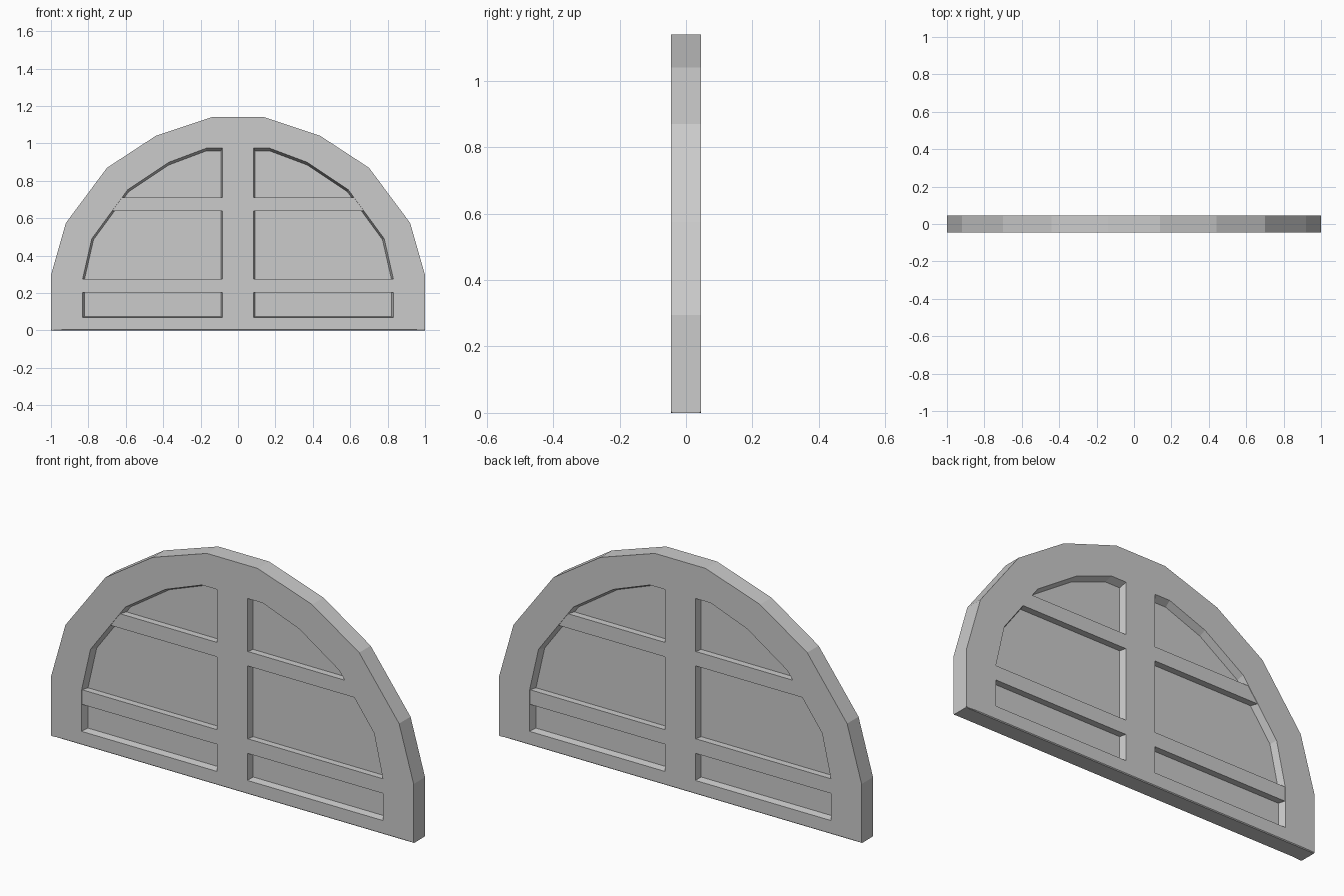
import bpy, bmesh
from mathutils import Vector

if "Cube" in bpy.data.objects:
    bpy.data.objects.remove(bpy.data.objects["Cube"], do_unlink=True)

HALF = 0.045      # half thickness of the frame
PANE = 0.01       # half thickness of the recessed panel
BAR = 0.043       # half thickness of the cross bars

grey = bpy.data.materials.new("plain grey")
grey.use_nodes = True
grey.diffuse_color = (0.6, 0.6, 0.6, 1)
grey.node_tree.nodes["Principled BSDF"].inputs["Base Color"].default_value = grey.diffuse_color


def add_object(name, bm):
    bmesh.ops.recalc_face_normals(bm, faces=bm.faces[:])
    mesh = bpy.data.meshes.new(name)
    bm.to_mesh(mesh)
    bm.free()
    mesh.materials.append(grey)
    obj = bpy.data.objects.new(name, mesh)
    bpy.context.collection.objects.link(obj)
    return obj


def mirrored(points):
    return [(-x, z) for x, z in points]


def ring(bm, points, y):
    return [bm.verts.new((x, y, z)) for x, z in points]


def loop_edges(bm, verts):
    return [bm.edges.new((v, verts[i - 1])) for i, v in enumerate(verts)]


def bridge(bm, a, b):
    for i in range(len(a)):
        bm.faces.new((a[i - 1], a[i], b[i], b[i - 1]))


# Outer arch and one opening, as (x, z) profiles
half_arch = [(1, 0), (1, 0.295), (0.92, 0.575), (0.70, 0.87), (0.44, 1.04), (0.14, 1.14)]
arch = half_arch + mirrored(half_arch)[::-1]
opening = [(0.083, 0.068), (0.832, 0.068), (0.832, 0.27), (0.782, 0.49),
           (0.59, 0.752), (0.37, 0.899), (0.168, 0.975), (0.083, 0.975)]
# The reveals taper slightly towards the panel
inner = [(0.4 + (x - 0.4) * 0.975, 0.3 + (z - 0.3) * 0.975) for x, z in opening]

# Frame with recessed panels on both sides
bm = bmesh.new()
outers = []
for side in (-1, 1):
    outer = ring(bm, arch, side * HALF)
    outers.append(outer)
    edges = loop_edges(bm, outer)
    for flip in (False, True):
        rim = ring(bm, mirrored(opening) if flip else opening, side * HALF)
        panel = ring(bm, mirrored(inner) if flip else inner, side * PANE)
        edges += loop_edges(bm, rim)
        bridge(bm, rim, panel)
        bm.faces.new(panel)
    bmesh.ops.triangle_fill(bm, edges=edges, use_beauty=True, normal=Vector((0, side, 0)))
bridge(bm, *outers)
bmesh.ops.recalc_face_normals(bm, faces=bm.faces[:])

# Small chamfer along the two long bottom edges
bottom = [e for e in bm.edges if all(v.co.z < 0.001 for v in e.verts) and e.calc_length() > 1]
bmesh.ops.bevel(bm, geom=bottom, offset=0.004, segments=1, affect='EDGES')
add_object("arched_frame", bm)

# Cross bars, their ends buried in the frame
for name, low, high, reach in (("lower_bar", 0.202, 0.275, 0.86), ("upper_bar", 0.638, 0.71, 0.72)):
    bm = bmesh.new()
    bmesh.ops.create_cube(bm, size=1)
    bmesh.ops.scale(bm, vec=(2 * reach, 2 * BAR, high - low), verts=bm.verts)
    bmesh.ops.translate(bm, vec=(0, 0, (low + high) / 2), verts=bm.verts)
    add_object(name, bm)
